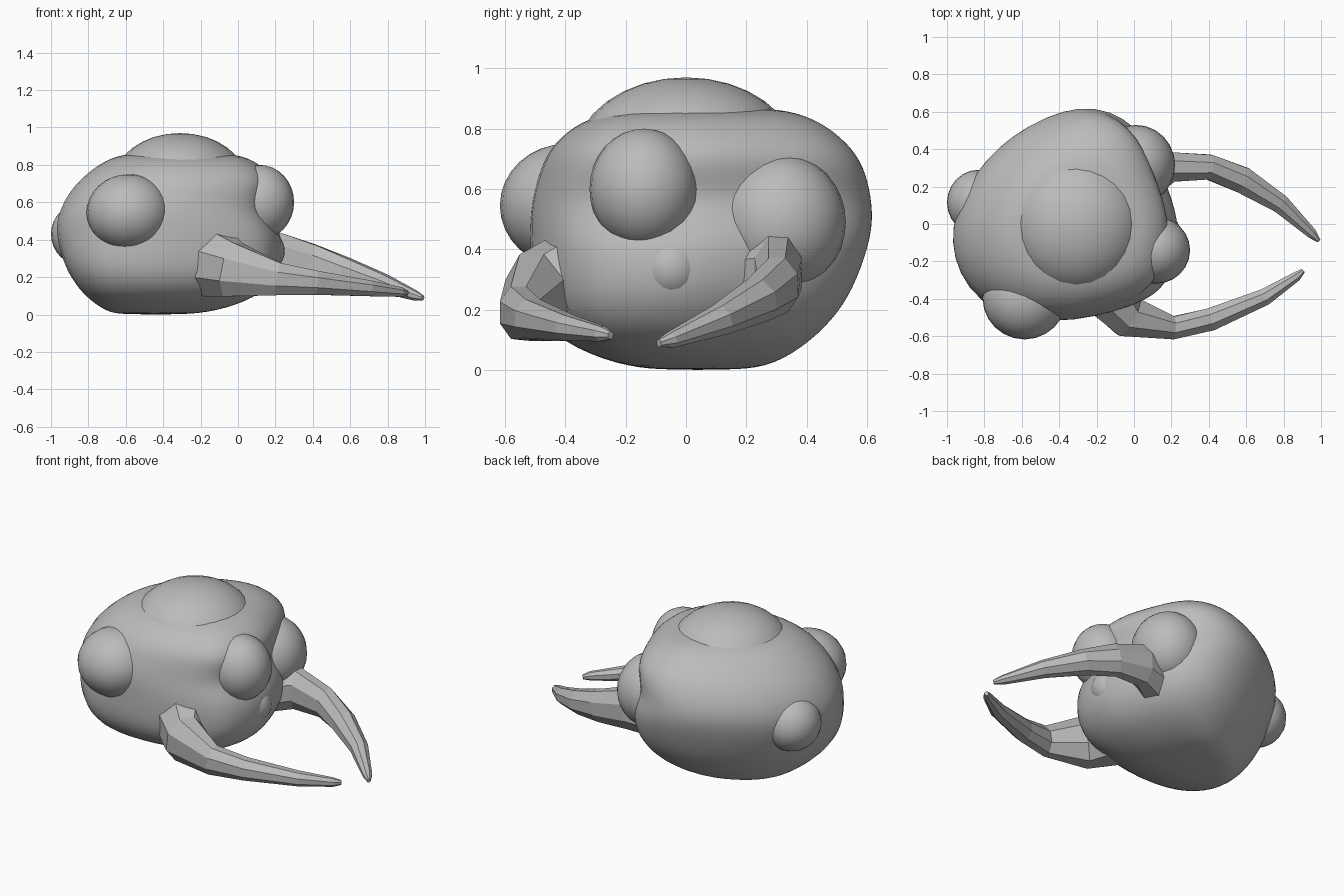
import bpy, bmesh, math
from mathutils import Vector

if "Cube" in bpy.data.objects:
    bpy.data.objects.remove(bpy.data.objects["Cube"])

grey = bpy.data.materials.new("plain grey")
grey.diffuse_color = (0.5, 0.5, 0.5, 1)
grey.use_nodes = True
grey.node_tree.nodes["Principled BSDF"].inputs["Base Color"].default_value = grey.diffuse_color


def loft(name, rings, smooth):
    """Skin equal-length rings of points and cap both ends."""
    bm = bmesh.new()
    rows = [[bm.verts.new(p) for p in r] for r in rings]
    n = len(rows[0])
    for a, b in zip(rows, rows[1:]):
        for i in range(n):
            j = (i + 1) % n
            bm.faces.new((a[i], a[j], b[j], b[i]))
    bm.faces.new(rows[0][::-1])
    bm.faces.new(rows[-1])
    bmesh.ops.recalc_face_normals(bm, faces=bm.faces)
    for f in bm.faces:
        f.smooth = smooth
    me = bpy.data.meshes.new(name)
    bm.to_mesh(me)
    bm.free()
    me.materials.append(grey)
    ob = bpy.data.objects.new(name, me)
    bpy.context.collection.objects.link(ob)
    return ob


# Lumpy body: one irregular outline fitted to the extents at each height
outline = [(-.97, -.08), (-.83, -.39), (-.42, -.51), (0, -.40), (.14, -.30),
           (.20, -.10), (.19, .08), (.10, .30), (0, .51), (-.25, .62),
           (-.65, .45), (-.87, .20)]
levels = [  # z, xmin, xmax, ymin, ymax
    (.00, -.62, -.31, -.08, .17), (.015, -.70, -.14, -.22, .29),
    (.09, -.80, .07, -.40, .41), (.19, -.88, .16, -.48, .51),
    (.30, -.93, .20, -.50, .57), (.45, -.97, .19, -.51, .62),
    (.55, -.95, .11, -.51, .62), (.65, -.90, .14, -.48, .60),
    (.73, -.83, .15, -.45, .56), (.81, -.73, .08, -.37, .47),
    (.855, -.63, -.01, -.26, .37), (.87, -.46, -.20, -.05, .25)]
rings = []
for z, x0, x1, y0, y1 in levels:
    ring = []
    for x, y in outline:
        u = ((x + .97) / 1.17 - .5) * 1.085 + .5
        v = ((y + .51) / 1.13 - .5) * 1.085 + .5
        p = Vector((x0 + u * (x1 - x0), y0 + v * (y1 - y0), z))
        # full lower cheek under the front eye
        if x == -.83 and .05 < z < .4:
            p += Vector((-.03, -.05, 0))
        ring.append(p)
    rings.append(ring)
body = loft("body", rings, True)
sub = body.modifiers.new("smooth", 'SUBSURF')
sub.levels = sub.render_levels = 2


# Round eyes and bumps
bumps = [
    ("front_eye", (-.585, -.395, .545), (.225, .222, .205)),
    ("large_side_eye", (.115, -.14, .60), (.185, .18, .20)),
    ("small_side_eye", (.135, -.05, .34), (.115, .112, .115)),
    ("rear_side_eye", (.01, .315, .49), (.21, .215, .225)),
    ("crown_bump", (-.31, 0, .70), (.36, .37, .27)),
    ("left_eye", (-.83, .115, .43), (.17, .175, .17))]
for name, loc, size in bumps:
    bpy.ops.mesh.primitive_uv_sphere_add(segments=24, ring_count=16, radius=1, location=loc)
    ob = bpy.context.object
    ob.name = name
    ob.scale = size
    ob.data.materials.append(grey)
    bpy.ops.object.shade_smooth()


# Faceted, tapering curved tusks
def tusk(name, path, sides=8):
    pts = [Vector(p[:3]) for p in path]
    rings = []
    for i, (p, row) in enumerate(zip(pts, path)):
        t = (pts[min(i + 1, len(pts) - 1)] - pts[max(i - 1, 0)]).normalized()
        side = t.cross(Vector((0, 0, 1))).normalized()
        up = side.cross(t)
        ring = []
        for k in range(sides):
            a = 2 * math.pi * (k + .5) / sides
            ring.append(p + side * math.cos(a) * row[3] * 1.06 + up * math.sin(a) * row[4] * 1.06)
        rings.append(ring)
    return loft(name, rings, False)


tusk("front_tusk", [
    (-.12, -.36, .275, .165, .185), (-.03, -.495, .24, .115, .15),
    (.21, -.555, .19, .063, .09), (.41, -.51, .17, .062, .066),
    (.70, -.39, .14, .046, .043), (.87, -.28, .12, .026, .026),
    (.905, -.25, .115, .012, .013)])
tusk("rear_tusk", [
    (.00, .22, .30, .13, .14), (.20, .305, .32, .082, .125),
    (.40, .305, .28, .068, .095), (.58, .235, .23, .072, .072),
    (.78, .11, .165, .052, .05), (.95, -.05, .10, .028, .026),
    (.988, -.09, .088, .011, .013)])
